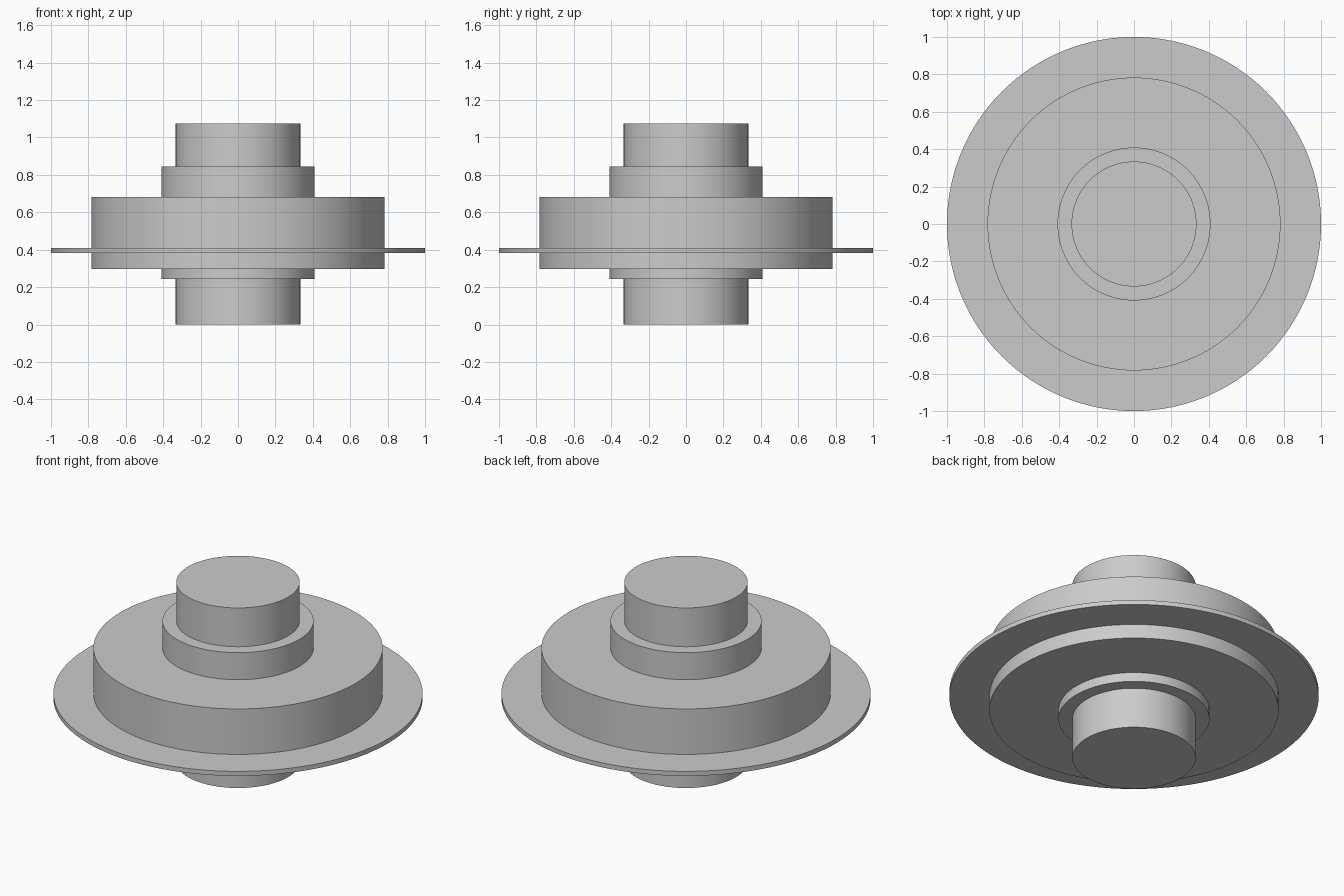
import bpy, bmesh
from math import cos, sin, tau, radians

if "Cube" in bpy.data.objects:
    bpy.data.objects.remove(bpy.data.objects["Cube"])

SEGMENTS = 128
SHAFT, COLLAR, DISC, FLANGE = 0.334, 0.409, 0.783, 1.0

# Stepped outline (radius, height), bottom to top
profile = [
    (SHAFT, 0.0), (SHAFT, 0.243),
    (COLLAR, 0.243), (COLLAR, 0.298),
    (DISC, 0.298), (DISC, 0.383),
    (FLANGE, 0.383), (FLANGE, 0.41),
    (DISC, 0.41), (DISC, 0.682),
    (COLLAR, 0.682), (COLLAR, 0.844),
    (SHAFT, 0.844), (SHAFT, 1.076),
]


def lathe(name, outline):
    """Turn an outline around z into one closed solid with flat end caps."""
    bm = bmesh.new()
    angles = [tau * i / SEGMENTS for i in range(SEGMENTS)]
    rings = [[bm.verts.new((r * cos(a), r * sin(a), z)) for a in angles]
             for r, z in outline]
    for low, high in zip(rings, rings[1:]):
        for i in range(SEGMENTS):
            j = (i + 1) % SEGMENTS
            bm.faces.new((low[i], low[j], high[j], high[i]))
    bm.faces.new(rings[0][::-1])
    bm.faces.new(rings[-1])
    mesh = bpy.data.meshes.new(name)
    bm.to_mesh(mesh)
    bm.free()
    obj = bpy.data.objects.new(name, mesh)
    bpy.context.collection.objects.link(obj)
    return obj


# Turned body: shaft, collars, thick disc and thin flange
body = lathe("flanged_shaft", profile)
bpy.context.view_layer.objects.active = body
body.select_set(True)
bpy.ops.object.shade_smooth_by_angle(angle=radians(30))
